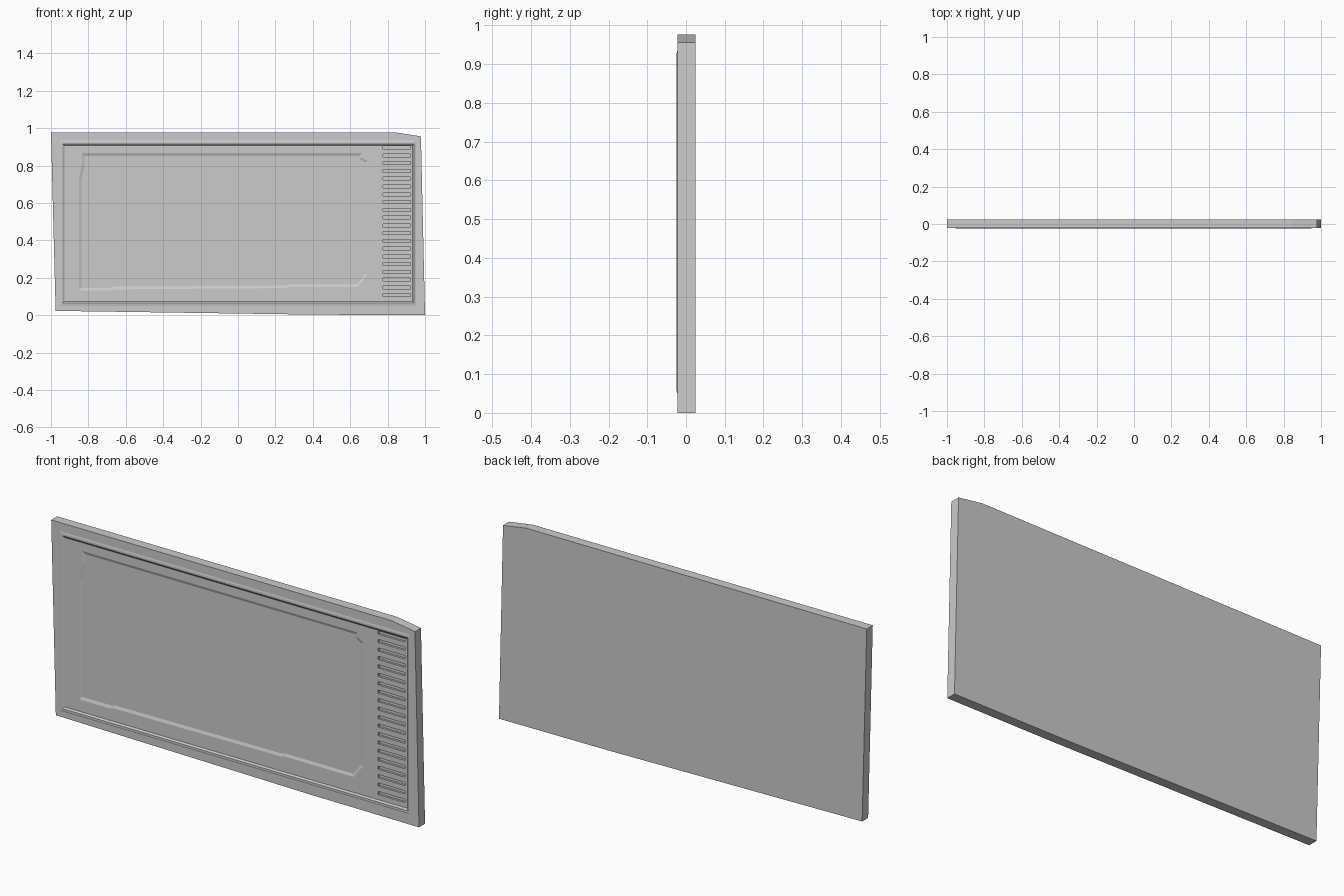
import bpy

if "Cube" in bpy.data.objects:
    bpy.data.objects.remove(bpy.data.objects["Cube"])


def loft(name, rings, loop=False):
    """Join equal-length (outline, y) rings; cap the ends, or loop back to the first."""
    n, m = len(rings[0][0]), len(rings)
    verts = [(x, y, z) for outline, y in rings for x, z in outline]
    faces = []
    for r in range(m if loop else m - 1):
        a, b = r * n, ((r + 1) % m) * n
        for i in range(n):
            j = (i + 1) % n
            faces.append((a + i, a + j, b + j, b + i))
    if not loop:
        faces.append(tuple(reversed(range(n))))
        faces.append(tuple(range((m - 1) * n, m * n)))
    return add_mesh(name, verts, faces)


def add_mesh(name, verts, faces):
    me = bpy.data.meshes.new(name)
    me.from_pydata(verts, [], faces)
    ob = bpy.data.objects.new(name, me)
    bpy.context.collection.objects.link(ob)
    bpy.ops.object.select_all(action='DESELECT')
    bpy.context.view_layer.objects.active = ob
    ob.select_set(True)
    bpy.ops.object.mode_set(mode='EDIT')
    bpy.ops.mesh.select_all(action='SELECT')
    bpy.ops.mesh.normals_make_consistent(inside=False)
    bpy.ops.object.mode_set(mode='OBJECT')
    return ob


def rect(x0, x1, z0, z1):
    return [(x0, z0), (x1, z0), (x1, z1), (x0, z1)]


def cut(target, cutter):
    mod = target.modifiers.new(cutter.name, 'BOOLEAN')
    mod.operation = 'DIFFERENCE'
    mod.solver = 'EXACT'
    mod.object = cutter
    cutter.hide_render = True
    cutter.display_type = 'WIRE'


FRONT, BACK, CREST, PANEL, SCREEN = -0.0225, 0.0245, -0.0245, -0.018, -0.013

# Slab with uneven outline
outline = [(-0.975, 0.023), (0.40, 0.003), (1.0, 0.0), (0.978, 0.956),
           (0.85, 0.976), (-1.0, 0.976)]
body = loft("panel_body", [(outline, FRONT), (outline, BACK)])

# Recessed field inside the rim
field = rect(-0.94, 0.943, 0.063, 0.92)
cut(body, loft("field_cutter", [(field, -0.05), (field, PANEL)]))

# Screen recess with bevelled, chipped edge
outer = [(-0.85, 0.132), (-0.68, 0.132), (-0.66, 0.138), (0.25, 0.145),
         (0.27, 0.15), (0.64, 0.15), (0.693, 0.215), (0.693, 0.825),
         (0.662, 0.842), (0.662, 0.866), (-0.835, 0.866), (-0.835, 0.80),
         (-0.85, 0.73)]
inner = [(-0.838, 0.146), (-0.68, 0.146), (-0.66, 0.152), (0.25, 0.158),
         (0.27, 0.163), (0.634, 0.163), (0.68, 0.22), (0.68, 0.817),
         (0.649, 0.835), (0.649, 0.852), (-0.821, 0.852), (-0.821, 0.798),
         (-0.838, 0.726)]
cut(body, loft("screen_cutter", [(outer, -0.05), (outer, PANEL), (inner, SCREEN)]))

# Column of vent slots
verts, faces = [], []
for i in range(20):
    z = 0.107 + i * 0.0415
    b = len(verts)
    for y in (-0.05, -0.008):
        verts += [(x, y, zz) for x, zz in rect(0.775, 0.922, z - 0.008, z + 0.008)]
    faces += [(b + 3, b + 2, b + 1, b), (b + 4, b + 5, b + 6, b + 7)]
    faces += [(b + k, b + (k + 1) % 4, b + 4 + (k + 1) % 4, b + 4 + k) for k in range(4)]
cut(body, add_mesh("vent_cutter", verts, faces))

# Raised rim around the field
foot_out = rect(-0.956, 0.952, 0.05, 0.936)
crest_out = rect(-0.948, 0.945, 0.057, 0.926)
crest_in = rect(-0.938, 0.941, 0.066, 0.916)
foot_in = rect(-0.928, 0.934, 0.074, 0.907)
loft("rim", [(foot_out, FRONT + 0.0005), (crest_out, CREST), (crest_in, CREST),
             (foot_in, PANEL), (foot_in, -0.015), (foot_out, -0.015)], loop=True)
